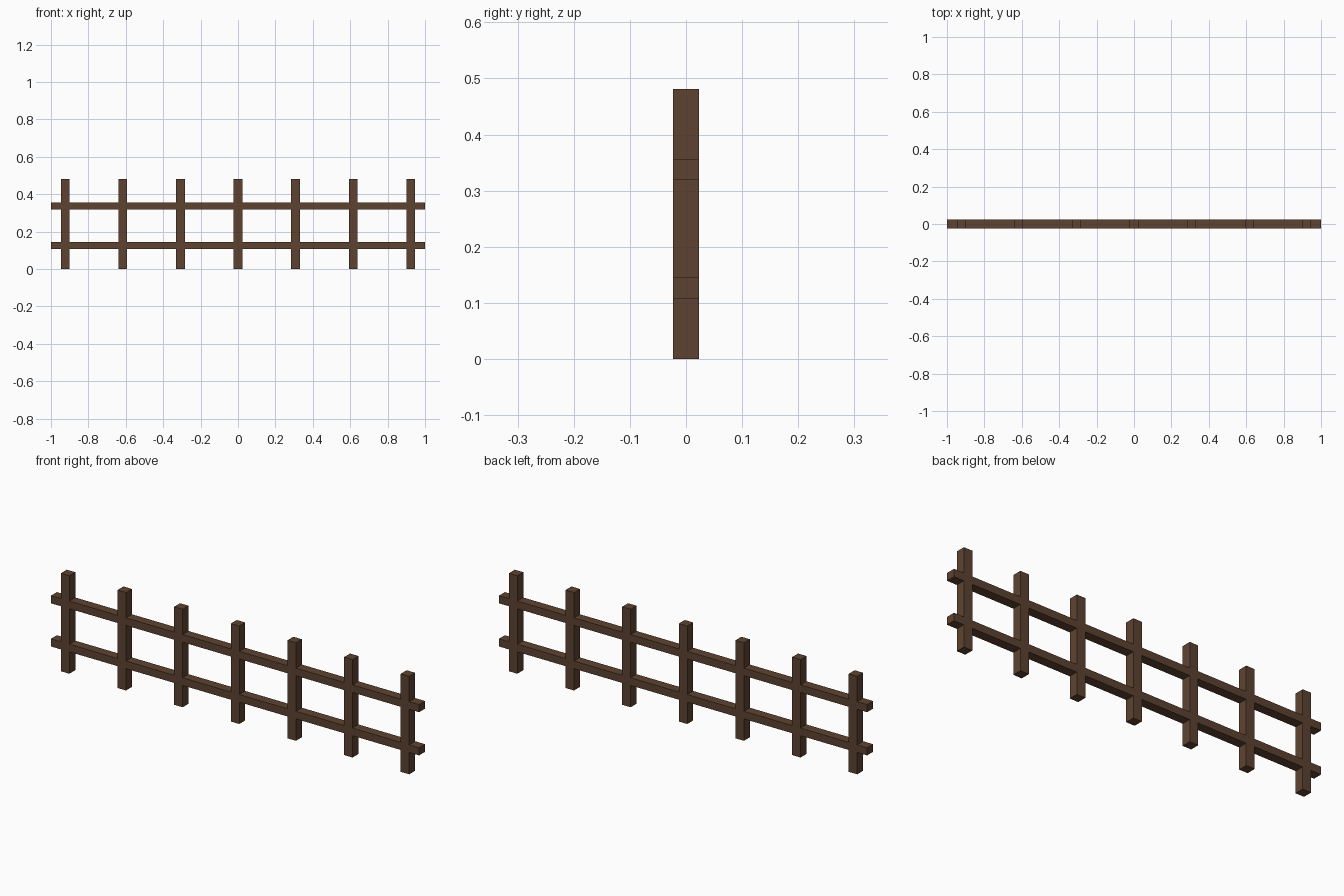
import bpy

if "Cube" in bpy.data.objects:
    bpy.data.objects.remove(bpy.data.objects["Cube"])

wood = bpy.data.materials.new("dark_wood")
wood.diffuse_color = (0.11, 0.055, 0.03, 1)
wood.use_nodes = True
wood.node_tree.nodes["Principled BSDF"].inputs["Base Color"].default_value = wood.diffuse_color

POST_COUNT = 7
SPACING = 2 / 6.5
THICK = 0.046


def box(name, size, centre):
    bpy.ops.mesh.primitive_cube_add(size=1, location=centre)
    ob = bpy.context.object
    ob.name = name
    ob.scale = size
    bpy.ops.object.transform_apply(location=False, rotation=False, scale=True)
    ob.data.materials.append(wood)
    return ob


# Upright square posts
for i in range(POST_COUNT):
    x = (i - (POST_COUNT - 1) / 2) * SPACING
    box(f"post_{i + 1}", (THICK, THICK, 0.481), (x, 0, 0.2405))

# Horizontal rails, flush with the posts
for name, z in (("lower_rail", 0.126), ("upper_rail", 0.338)):
    box(name, (2, THICK, 0.0375), (0, 0, z))
